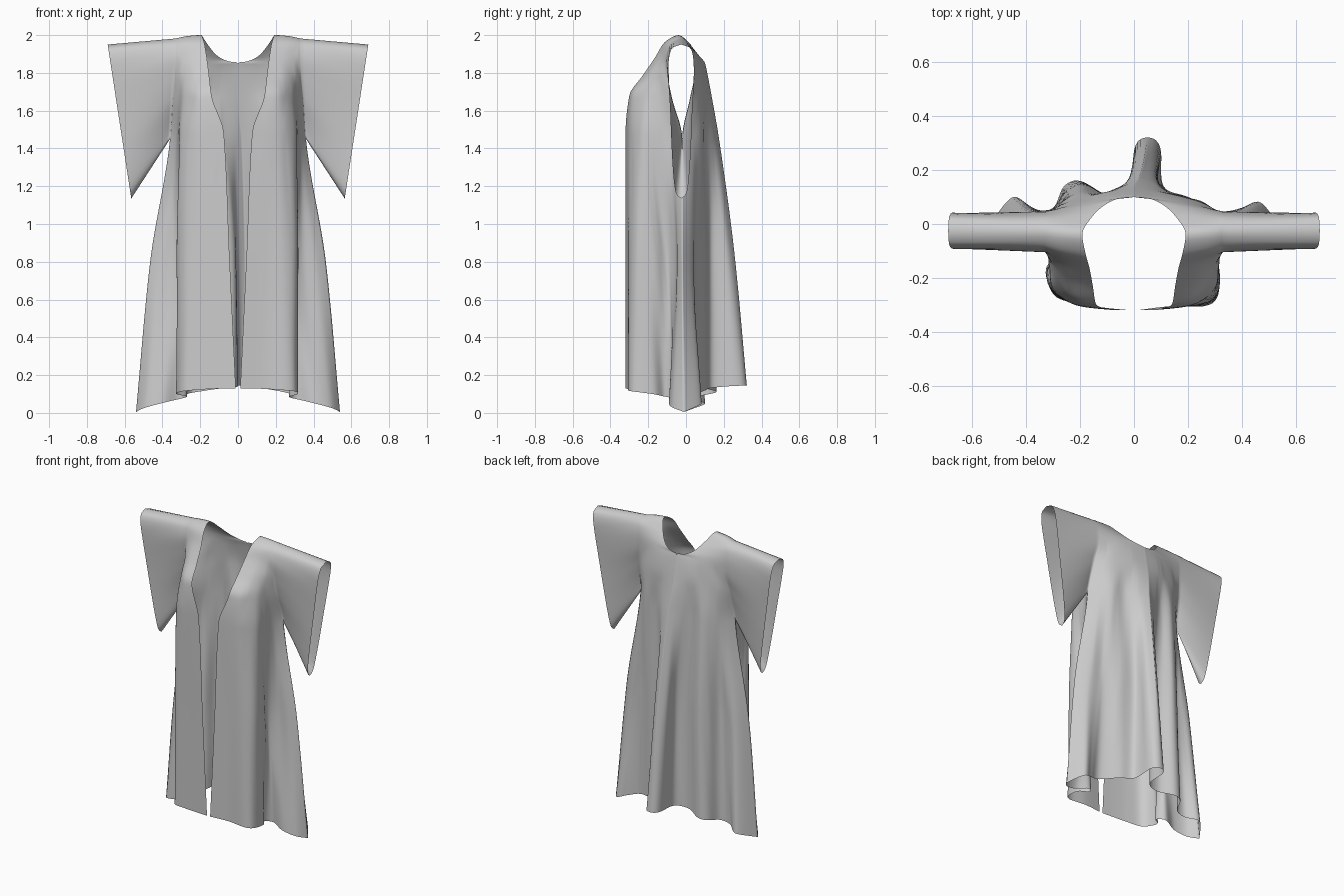
import bpy, bmesh
from mathutils import Vector
from mathutils.geometry import interpolate_bezier

if "Cube" in bpy.data.objects:
    bpy.data.objects.remove(bpy.data.objects["Cube"])

COLS, STEP, PIT, SLEEVE = 64, 0.02, 0.62, 16


def section(pts, z0, z1):
    """Smooth a cloth cross-section and resample it evenly; height runs z0 -> z1."""
    p = [Vector((x, y, 0)) for x, y in pts]
    n = len(p)
    tan = [(p[min(i + 1, n - 1)] - p[max(i - 1, 0)]) / 6 for i in range(n)]
    dense = [p[0]]
    for i in range(n - 1):
        dense += interpolate_bezier(p[i], p[i] + tan[i], p[i + 1] - tan[i + 1], p[i + 1], 24)[1:]
    dist = [0]
    for a, b in zip(dense, dense[1:]):
        dist.append(dist[-1] + (b - a).length)
    out, k = [], 0
    for j in range(COLS + 1):
        u = j / COLS
        d = u * dist[-1]
        while k < len(dist) - 2 and dist[k + 1] < d:
            k += 1
        f = min(1, (d - dist[k]) / (dist[k + 1] - dist[k]))
        q = dense[k].lerp(dense[k + 1], f)
        q.z = z0 + (z1 - z0) * u * u
        out.append(q)
    return out


def drape(ts, ps, t):
    """Overshoot-free cubic through points ps at parameters ts."""
    n = len(ts)
    i = max(k for k in range(n - 1) if k == 0 or ts[k] <= t + 1e-9)
    h = ts[i + 1] - ts[i]
    s = (t - ts[i]) / h
    res = []
    for c in range(3):
        d = lambda k: (ps[k + 1][c] - ps[k][c]) / (ts[k + 1] - ts[k])

        def slope(k):
            if k == 0 or k == n - 1:
                return d(min(k, n - 2))
            a, b = d(k - 1), d(k)
            return 0 if a * b <= 0 else 2 * a * b / (a + b)
        a, b = ps[i][c], ps[i + 1][c]
        res.append(a * (1 + 2 * s) * (1 - s) ** 2 + b * s * s * (3 - 2 * s)
                   + h * slope(i) * s * (1 - s) ** 2 - h * slope(i + 1) * s * s * (1 - s))
    return Vector(res)


# lower front folds: (path parameter, outline, z at opening, z at side)
front_right = [
    (-2.0, [(.012, -.32), (.14, -.305), (.26, -.305), (.31, -.27), (.315, -.17), (.27, -.11),
            (.31, -.06), (.4, -.09), (.49, -.07), (.54, -.01)], .13, .005),
    (-1.25, [(.045, -.32), (.15, -.308), (.25, -.3), (.31, -.26), (.317, -.17), (.29, -.1),
             (.34, -.055), (.41, -.045), (.465, -.02)], .83, .8),
]
front_left = [
    (-2.0, [(.012, -.32), (.1, -.312), (.2, -.297), (.29, -.27), (.325, -.2), (.32, -.15), (.27, -.11),
            (.31, -.06), (.4, -.09), (.49, -.07), (.54, -.01)], .13, .005),
    (-1.25, [(.045, -.32), (.2, -.3), (.29, -.265), (.325, -.19), (.29, -.1),
             (.34, -.055), (.41, -.045), (.465, -.02)], .83, .8),
]
# upper front up to the shoulder line
chest = [
    (-PIT, [(.075, -.32), (.22, -.3), (.3, -.24), (.315, -.16), (.325, -.09), (.36, -.02)], 1.48, 1.45),
    (-.4, [(.14, -.3), (.22, -.28), (.285, -.21), (.315, -.13), (.345, -.075)], 1.68, 1.67),
    (-.28, [(.153, -.23), (.24, -.2), (.3, -.145), (.335, -.095)], 1.785, 1.775),
    (-.17, [(.165, -.165), (.25, -.14), (.33, -.105)], 1.88, 1.87),
    (-.075, [(.18, -.11), (.27, -.1), (.33, -.085)], 1.965, 1.95),
    (0, [(.192, -.04), (.28, -.035), (.33, -.03)], 2.0, 1.982),
]
# upper back, following the round neckline
yoke = [
    (.09, [(.157, .025), (.25, .025), (.33, .025)], 1.945, 1.95),
    (.17, [(.105, .073), (.22, .06), (.33, .045)], 1.887, 1.88),
    (.215, [(.05, .096), (.2, .072), (.33, .047)], 1.861, 1.84),
    (.25, [(0, .1), (.18, .08), (.33, .046)], 1.853, 1.8),
    (.4, [(0, .135), (.1, .12), (.25, .08), (.345, .022)], 1.68, 1.67),
]
# lower back folds differ on the two sides
back_right = [
    (PIT, [(.02, .175), (.08, .15), (.16, .1), (.25, .085), (.32, .03), (.36, -.02)], 1.45, 1.45),
    (1.25, [(.04, .258), (.085, .22), (.1, .13), (.2, .1), (.3, .05), (.39, .035), (.465, -.02)], .83, .8),
    (2.0, [(.05, .322), (.08, .312), (.1, .27), (.11, .14), (.2, .1), (.32, .04), (.4, .06), (.47, .08),
           (.54, -.01)], .145, .005),
]
back_left = [
    (PIT, [(-.02, .175), (.05, .14), (.12, .11), (.2, .12), (.27, .08), (.32, .03), (.36, -.02)], 1.45, 1.45),
    (1.25, [(-.04, .258), (.005, .22), (.02, .13), (.1, .11), (.19, .15), (.25, .12), (.3, .05),
            (.4, .05), (.465, -.02)], .83, .8),
    (2.0, [(-.05, .322), (-.02, .312), (0, .27), (.01, .14), (.1, .11), (.2, .16), (.26, .14), (.3, .06),
           (.37, .05), (.45, .1), (.54, -.01)], .145, .005),
]
# sleeve cuff teardrop: (fraction round, half width, fraction down)
cuff = [(0, 0, 0), (.08, .05, .025), (.17, .067, .12), (.5, .058, .45), (.8, .046, .78), (.95, .028, .97),
        (1, 0, 1)]


def cuff_point(t):
    q = drape([c[0] for c in cuff], cuff, abs(t) / PIT)
    return Vector((.69 - .125 * q.z, -.025 + (q.y if t > 0 else -q.y), 1.95 - .815 * q.z))


def add_grid(bm, grid):
    vs = [[bm.verts.new(p) for p in row] for row in grid]
    for a, b in zip(vs, vs[1:]):
        for j in range(len(a) - 1):
            bm.faces.new((a[j], a[j + 1], b[j + 1], b[j]))


bm = bmesh.new()
for sign, front, back in ((1, front_right, back_right), (-1, front_left, back_left)):
    levels = front + chest + yoke + back
    ts = [lv[0] for lv in levels]
    rows = [section(*lv[1:]) for lv in levels]
    n = round(2 / STEP)
    params = [i * STEP for i in range(-n, n + 1)]
    flip = lambda p: Vector((sign * p.x, p.y, p.z))
    # body half: front panel, over the shoulder, back panel
    body = [[drape(ts, [r[j] for r in rows], t) for j in range(COLS + 1)] for t in params]
    add_grid(bm, [[flip(p) for p in row] for row in body])
    # sleeve: armhole edge stretched out to the cuff
    sleeve = []
    for t, row in zip(params, body):
        if abs(t) <= PIT + 1e-6:
            end = cuff_point(max(-PIT, min(PIT, t)))
            sleeve.append([flip(row[-1].lerp(end, k / SLEEVE)) for k in range(SLEEVE + 1)])
    add_grid(bm, sleeve)

# sew the seams
bmesh.ops.remove_doubles(bm, verts=bm.verts, dist=.0015)
bmesh.ops.recalc_face_normals(bm, faces=bm.faces)
mesh = bpy.data.meshes.new("robe")
bm.to_mesh(mesh)
bm.free()
robe = bpy.data.objects.new("robe", mesh)
bpy.context.collection.objects.link(robe)
bpy.context.view_layer.objects.active = robe
robe.select_set(True)
bpy.ops.object.shade_smooth()
